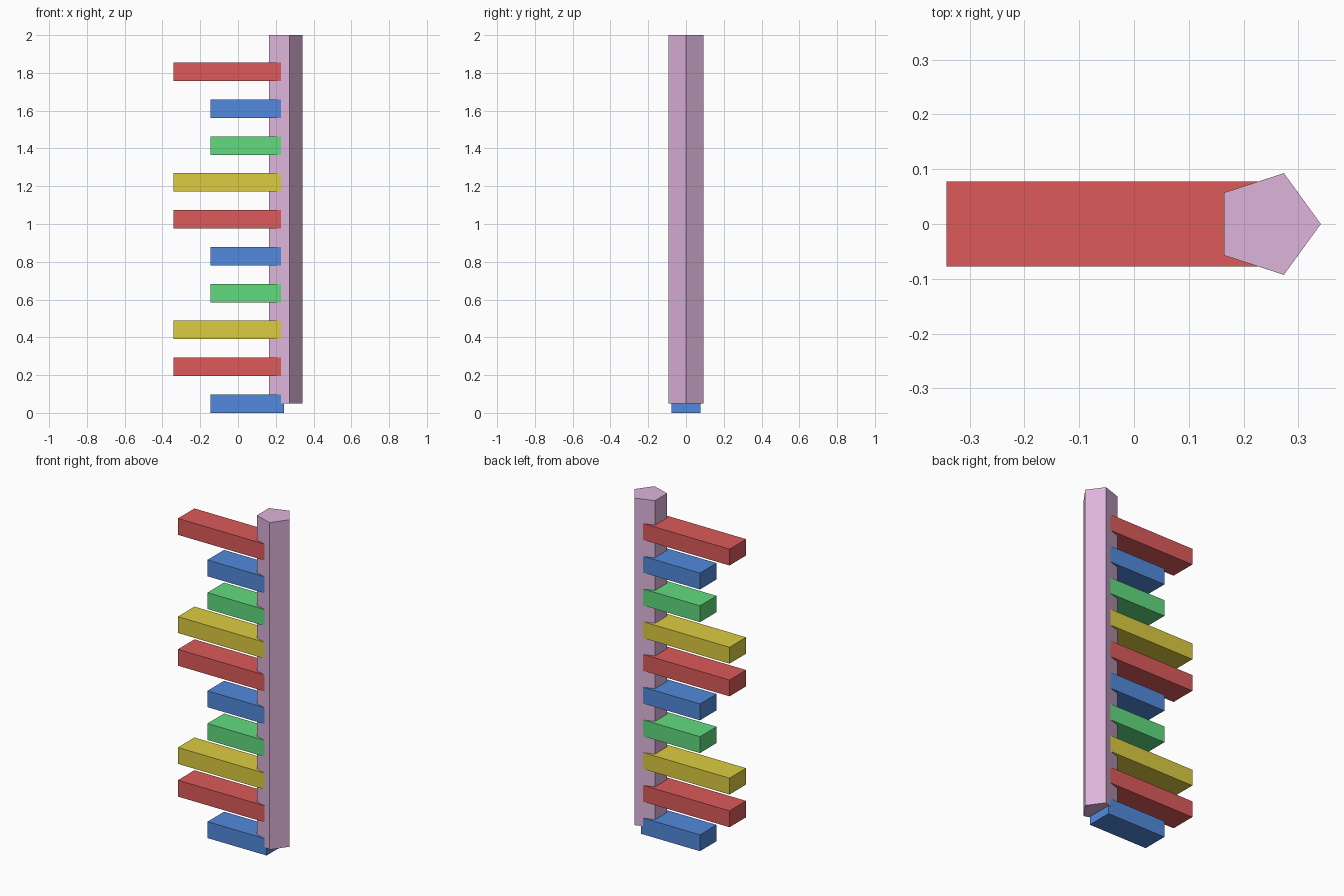
import bpy
import math

cube = bpy.data.objects.get("Cube")
if cube:
    bpy.data.objects.remove(cube, do_unlink=True)


def make_material(name, rgb):
    """Flat material from display (sRGB) values."""
    linear = [((c / 255 + 0.055) / 1.055) ** 2.4 for c in rgb]
    mat = bpy.data.materials.new(name)
    mat.use_nodes = True
    mat.diffuse_color = (*linear, 1)
    bsdf = mat.node_tree.nodes["Principled BSDF"]
    bsdf.inputs["Base Color"].default_value = (*linear, 1)
    return mat


BLUE = make_material("blue", (82, 138, 221))
RED = make_material("red", (221, 90, 90))
YELLOW = make_material("yellow", (221, 204, 64))
GREEN = make_material("green", (97, 219, 127))
MAUVE = make_material("mauve", (221, 180, 218))

UNIT = 0.0976          # bar thickness, also the pole radius
POLE_X = 0.2435
WIDTH = 0.156
SHORT, LONG = 4 * UNIT, 6 * UNIT

# Five-sided backbone pole, one corner pointing to +x
bottom, top = UNIT / 2, 2.0
bpy.ops.mesh.primitive_cylinder_add(
    vertices=5, radius=UNIT, depth=top - bottom,
    location=(POLE_X, 0, (top + bottom) / 2))
pole = bpy.context.object
pole.name = "backbone_pole"
corner = pole.data.vertices[0].co
turn = math.atan2(corner.y, corner.x)
pole.rotation_euler.z = -turn
pole.data.materials.append(MAUVE)

# Rungs ending at the pole axis, in a repeating sequence from the bottom up
sequence = [("blue", BLUE, SHORT), ("red", RED, LONG),
            ("yellow", YELLOW, LONG), ("green", GREEN, SHORT)]
for i in range(10):
    name, mat, length = sequence[i % len(sequence)]
    bpy.ops.mesh.primitive_cube_add(
        size=1, location=(POLE_X - length / 2, 0, UNIT / 2 + 2 * UNIT * i))
    rung = bpy.context.object
    rung.name = f"{name}_rung_{i + 1}"
    rung.scale = (length, WIDTH, UNIT)
    bpy.ops.object.transform_apply(location=False, rotation=False, scale=True)
    rung.data.materials.append(mat)
